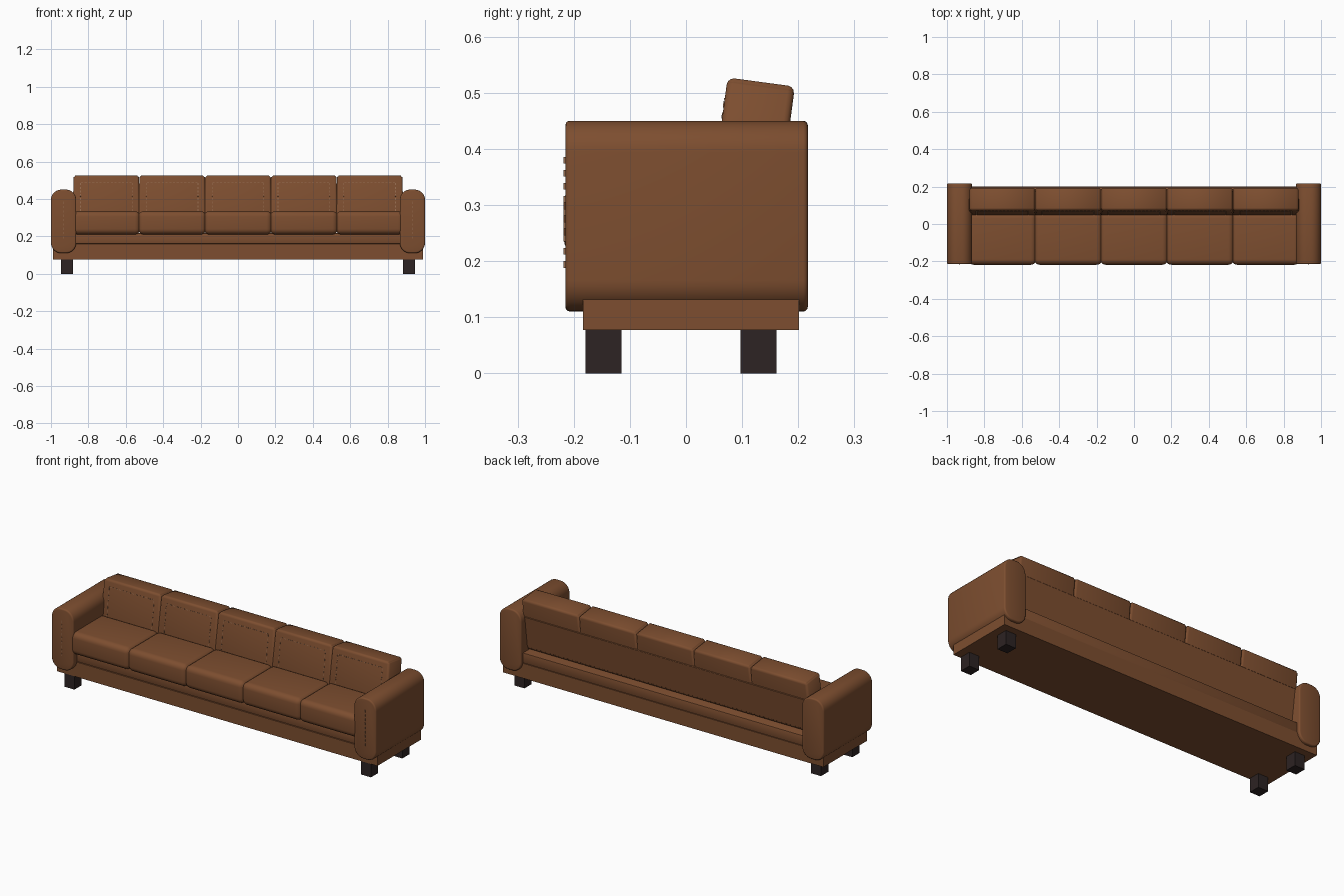
import bpy, bmesh, math
from mathutils import Matrix, Vector

if "Cube" in bpy.data.objects:
    bpy.data.objects.remove(bpy.data.objects["Cube"])


def material(name, rgb):
    m = bpy.data.materials.new(name)
    m.diffuse_color = (*rgb, 1)
    m.use_nodes = True
    m.node_tree.nodes["Principled BSDF"].inputs["Base Color"].default_value = m.diffuse_color
    return m


LEATHER = material("brown_leather", (0.205, 0.076, 0.029))
WOOD = material("dark_wood", (0.026, 0.017, 0.017))
THREAD = material("tan_thread", (0.30, 0.15, 0.08))

TILT = math.radians(-7.6)      # lean of the backrest
PITCH = 0.352                  # spacing of the five cushions


def finish(bm, name, mat, smooth=True):
    me = bpy.data.meshes.new(name)
    bm.to_mesh(me)
    bm.free()
    me.materials.append(mat)
    ob = bpy.data.objects.new(name, me)
    bpy.context.collection.objects.link(ob)
    if smooth:
        bpy.ops.object.select_all(action='DESELECT')
        ob.select_set(True)
        bpy.context.view_layer.objects.active = ob
        bpy.ops.object.shade_smooth_by_angle(angle=math.radians(40))
    return ob


def add_box(bm, center, size, tilt=0.0):
    mat = Matrix.Translation(center) @ Matrix.Rotation(tilt, 4, 'X') @ Matrix.Diagonal((*size, 1))
    return bmesh.ops.create_cube(bm, size=1, matrix=mat)


def box(name, lo, hi, mat=LEATHER, bevel=0.0, segs=4):
    lo, hi = Vector(lo), Vector(hi)
    bm = bmesh.new()
    add_box(bm, (lo + hi) / 2, hi - lo)
    if bevel:
        bmesh.ops.bevel(bm, geom=bm.edges[:], offset=bevel, segments=segs,
                        profile=0.5, affect='EDGES')
    return finish(bm, name, mat, bevel > 0)


def arm(name, s):
    # Long edges get a big round, then the end rims get a small one
    bm = bmesh.new()
    add_box(bm, (s * 0.9325, 0.001, 0.28), (0.135, 0.432, 0.34))
    long_edges = [e for e in bm.edges if abs(e.verts[0].co.y - e.verts[1].co.y) > 0.1]
    bmesh.ops.bevel(bm, geom=long_edges, offset=0.056, segments=8, profile=0.5, affect='EDGES')
    rims = [e for e in bm.edges if abs(e.verts[0].co.y - e.verts[1].co.y) < 0.001]
    bmesh.ops.bevel(bm, geom=rims, offset=0.008, segments=3, profile=0.5, affect='EDGES')
    finish(bm, name, LEATHER)


# Base plinth and the deck above it
box("base", (-0.988, -0.184, 0.077), (0.988, 0.201, 0.16))
box("deck", (-0.88, -0.18, 0.16), (0.88, 0.199, 0.217), bevel=0.004, segs=2)

# Arms, arm stitching and legs
for s, side in ((-1, "left"), (1, "right")):
    arm(side + "_arm", s)
    bm = bmesh.new()
    for i in range(9):
        add_box(bm, (s * 0.935, -0.2155, 0.194 + i * 0.0232), (0.003, 0.005, 0.012))
    finish(bm, side + "_arm_stitching", THREAD, False)
    for y, end in ((-0.147, "front"), (0.129, "back")):
        box(f"{end}_{side}_leg", (s * 0.914 - 0.031, y - 0.032, 0),
            (s * 0.914 + 0.031, y + 0.032, 0.08), WOOD)

# Seat and back cushions
back_center = Vector((0, 0.115, 0.376))
lean = Matrix.Translation(back_center) @ Matrix.Rotation(TILT, 4, 'X')
for i in range(5):
    x = (i - 2) * PITCH
    box(f"seat_cushion_{i + 1}", (x - 0.182, -0.218, 0.21), (x + 0.182, 0.06, 0.335),
        bevel=0.03, segs=5)

    back = box(f"back_cushion_{i + 1}", (-0.181, -0.0605, -0.15), (0.181, 0.0605, 0.15),
               bevel=0.012, segs=3)
    # Rounder upper corners as seen from the front
    for v in back.data.vertices:
        cx, cz = 0.181 - 0.035, 0.15 - 0.035
        dx, dz = abs(v.co.x) - cx, v.co.z - cz
        if dx > 0 and dz > 0:
            k = max(dx, dz) / math.hypot(dx, dz)
            v.co.x = math.copysign(cx + dx * k, v.co.x)
            v.co.z = cz + dz * k
    back.matrix_world = Matrix.Translation((x, 0, 0)) @ lean

    # Dashed stitching frame on the cushion front
    bm = bmesh.new()
    for k in range(14):
        add_box(bm, (-0.13 + k * 0.02, -0.0605, 0.106), (0.011, 0.003, 0.003))
    for sx in (-1, 1):
        for k in range(9):
            add_box(bm, (sx * 0.138, -0.0605, 0.096 - k * 0.02), (0.003, 0.003, 0.011))
    st = finish(bm, f"back_stitching_{i + 1}", THREAD, False)
    st.matrix_world = Matrix.Translation((x, 0, 0)) @ lean

# Leaning board behind the back cushions
board = box("back_board", (-0.88, 0.045, -0.135), (0.88, 0.064, 0.045), bevel=0.002, segs=1)
board.matrix_world = lean
